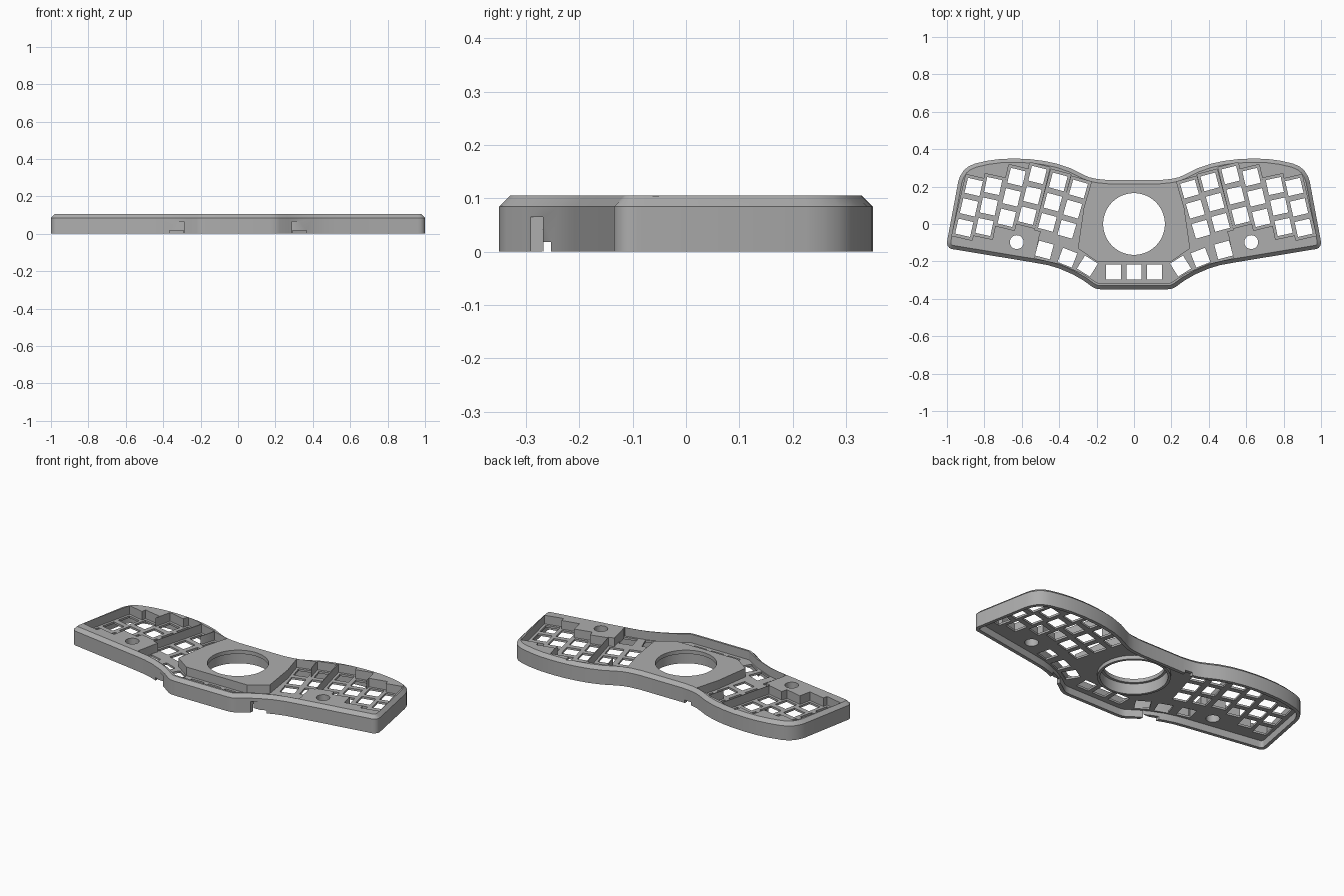
import bpy, bmesh
from math import cos, sin, radians, pi
from mathutils import Vector

if "Cube" in bpy.data.objects:
    bpy.data.objects.remove(bpy.data.objects["Cube"])

TOP, FLOOR, UNDER = 0.105, 0.054, 0.042
PITCH, HOLE = 0.112, 0.082

grey = bpy.data.materials.new("case grey")
grey.use_nodes = True
colour = (0.42, 0.42, 0.42, 1)
grey.diffuse_color = colour
grey.node_tree.nodes["Principled BSDF"].inputs["Base Color"].default_value = colour


def mirrored(half):
    """Close a right-hand half profile by reflecting it in x."""
    return half + [(-x, y) for x, y in reversed(half)]


def inset(loop, d):
    """Offset a counter-clockwise loop inwards with mitred corners."""
    pts = [Vector(p) for p in loop]
    out = []
    for i, p in enumerate(pts):
        a = (p - pts[i - 1]).normalized()
        b = (pts[(i + 1) % len(pts)] - p).normalized()
        n = Vector((-a.y - b.y, a.x + b.x)).normalized()
        out.append(p + n * d / max(0.5, n.dot(Vector((-a.y, a.x)))))
    return out


def box(x, y, w, h, angle=0):
    c, s = cos(radians(angle)), sin(radians(angle))
    corners = [(-w / 2, -h / 2), (w / 2, -h / 2), (w / 2, h / 2), (-w / 2, h / 2)]
    return [(x + u * c - v * s, y + u * s + v * c) for u, v in corners]


def disc(x, y, r, n=64):
    return [(x + r * cos(2 * pi * i / n), y + r * sin(2 * pi * i / n)) for i in range(n)]


def flip(loop):
    return [(-x, y) for x, y in reversed(loop)]


def solid(name, stacks):
    """Each stack is a list of (loop, z) rings lofted and capped."""
    bm = bmesh.new()
    for stack in stacks:
        rings = [[bm.verts.new((p[0], p[1], z)) for p in loop] for loop, z in stack]
        bm.faces.new(rings[0][::-1])
        bm.faces.new(rings[-1])
        for lo, hi in zip(rings, rings[1:]):
            for i in range(len(lo)):
                j = (i + 1) % len(lo)
                bm.faces.new((lo[i], lo[j], hi[j], hi[i]))
    bmesh.ops.recalc_face_normals(bm, faces=bm.faces)
    me = bpy.data.meshes.new(name)
    bm.to_mesh(me)
    bm.free()
    me.materials.append(grey)
    ob = bpy.data.objects.new(name, me)
    bpy.context.collection.objects.link(ob)
    return ob


def prisms(name, loops, z0, z1):
    return solid(name, [[(l, z0), (l, z1)] for l in loops])


# Outer case with a chamfered top edge
outline = mirrored([
    (.17, -.35), (.2, -.347), (.222, -.337), (.27, -.302), (.33, -.268), (.4, -.238),
    (.46, -.22), (.53, -.207), (.96, -.136), (.976, -.134), (.988, -.127), (.997, -.116),
    (1, -.103), (.999, -.09), (.94, .225), (.93, .255), (.91, .287), (.885, .308),
    (.85, .323), (.78, .339), (.71, .348), (.63, .35), (.55, .346), (.48, .337),
    (.41, .322), (.34, .298), (.27, .263), (.24, .25), (.2, .241), (.14, .235)])
case = solid("keyboard_case", [[(outline, 0), (outline, .085), (inset(outline, .02), TOP)]])

# Key columns: top key x, y and tilt
columns = [(.857, .198, 13), (.753, .203, 12), (.628, .251, 13.5),
           (.516, .262, 14), (.405, .225, 15), (.297, .187, 16)]
thumbs = [(.479, -.139, 15), (.356, -.18, 21), (.249, -.225, 32)]
key_loops, well_loops = [], []
for x, y, tilt in columns:
    dx, dy = sin(radians(tilt)) * PITCH, -cos(radians(tilt)) * PITCH
    key_loops += [box(x + dx * k, y + dy * k, HOLE, HOLE, tilt) for k in range(3)]
    well_loops.append(box(x + dx, y + dy, .111, PITCH * 3, tilt))
key_loops += [box(x, y, HOLE, HOLE, tilt) for x, y, tilt in thumbs]

# Screw holes beside the wells
key_loops.append(disc(.627, -.097, .037, 32))
key_loops += [flip(l) for l in key_loops]
well_loops += [flip(l) for l in well_loops]
key_loops += [box(x, -.257, HOLE, .08) for x in (-.11, 0, .11)]

# Thumb well wraps around the central block
well_loops.append(mirrored([
    (.19, -.318), (.28, -.262), (.4, -.212), (.53, -.183), (.505, -.06), (.45, .08),
    (.33, .2), (.252, .2), (.3, -.13), (.2, -.2)]))

# Front wall pockets with low openings, and a cable slot in the back wall
pockets = [box(s * .328, -.368, .08, .2) for s in (-1, 1)]
slots = [box(s * .328, -.3, .075, .16) for s in (-1, 1)] + [box(-.18, .25, .045, .1)]

parts = [
    ("DIFFERENCE", prisms("well_cutter", well_loops, FLOOR, .3)),
    ("DIFFERENCE", prisms("underside_cutter", [inset(outline, .02)], -.1, UNDER)),
    ("UNION", prisms("ball_collar", [disc(0, 0, .195)], .02, .07)),
    ("DIFFERENCE", prisms("key_hole_cutter", key_loops, -.2, .4)),
    ("DIFFERENCE", prisms("ball_opening_cutter", [disc(0, 0, .165)], -.3, .5)),
    ("DIFFERENCE", prisms("ball_seat_cutter", [disc(0, 0, .18)], -.15, .083)),
    ("DIFFERENCE", prisms("pocket_cutter", pockets, -.12, .065)),
    ("DIFFERENCE", prisms("slot_cutter", slots, -.13, .018)),
]
for operation, part in parts:
    part.hide_render = True
    m = case.modifiers.new(part.name, 'BOOLEAN')
    m.operation, m.solver, m.object = operation, 'EXACT', part
    m.use_self = True

# Bake the cuts and tidy up
bpy.context.view_layer.update()
result = bpy.data.meshes.new_from_object(
    case.evaluated_get(bpy.context.evaluated_depsgraph_get()))
case.modifiers.clear()
case.data = result
for _, part in parts:
    bpy.data.objects.remove(part)
result.materials.clear()
result.materials.append(grey)
for p in result.polygons:
    p.material_index = 0

bpy.ops.object.select_all(action='DESELECT')
case.select_set(True)
bpy.context.view_layer.objects.active = case
bpy.ops.object.shade_smooth_by_angle(angle=radians(30))
